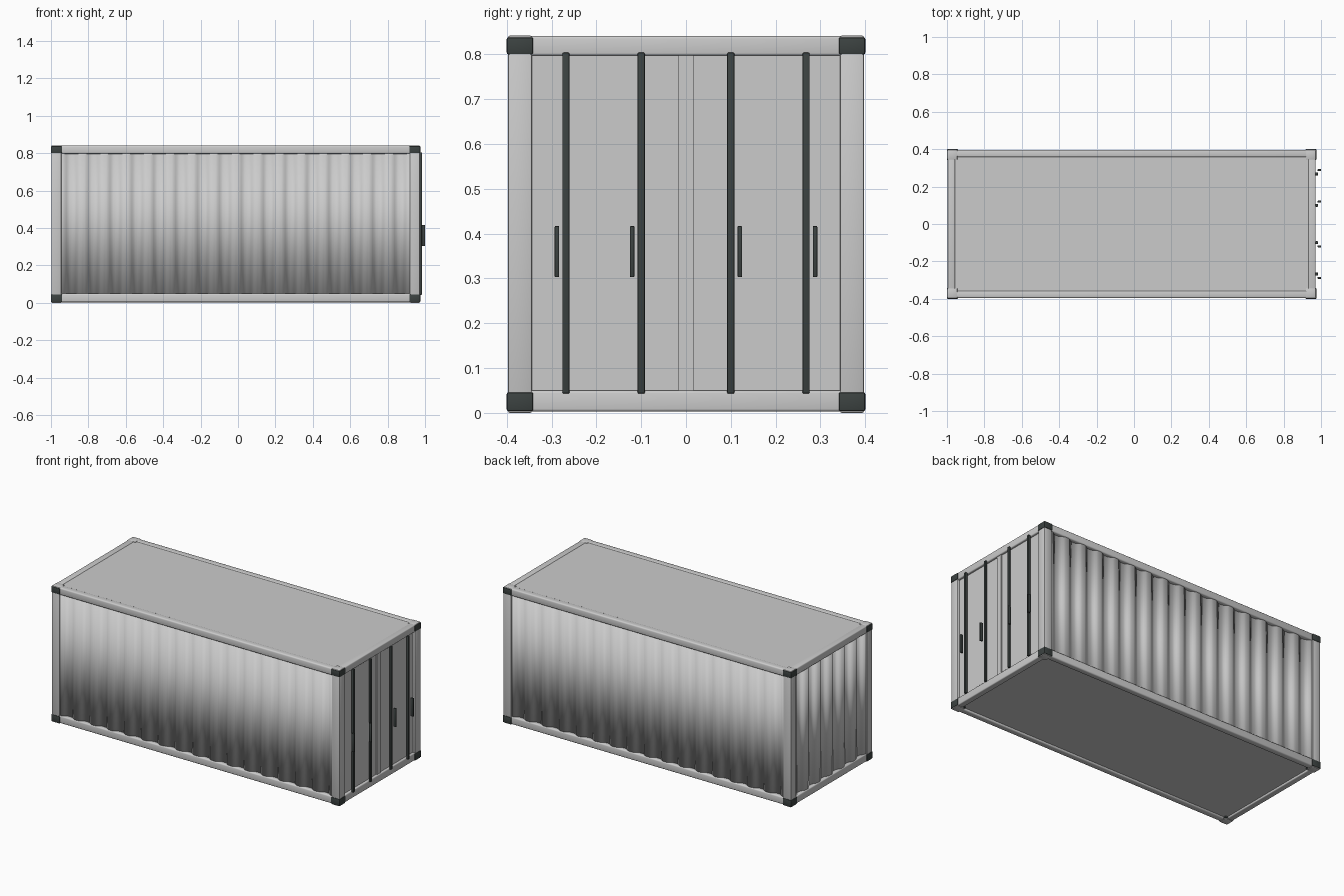
import bpy, bmesh, math
from mathutils import Vector

cube = bpy.data.objects.get("Cube")
if cube:
    bpy.data.objects.remove(cube, do_unlink=True)


def material(name, rgb, rough=0.6):
    m = bpy.data.materials.new(name)
    m.use_nodes = True
    m.diffuse_color = (*rgb, 1)
    bsdf = m.node_tree.nodes["Principled BSDF"]
    bsdf.inputs["Base Color"].default_value = (*rgb, 1)
    bsdf.inputs["Roughness"].default_value = rough
    return m


GREY = material("light grey paint", (0.6, 0.6, 0.6))
DARK = material("dark steel", (0.045, 0.055, 0.053))

X0, X1, Y, H = -0.997, 0.972, 0.397, 0.842   # outer frame
POST, RAIL = 0.053, 0.047


def finish(name, bm, mat, angle=35):
    bmesh.ops.recalc_face_normals(bm, faces=bm.faces)
    me = bpy.data.meshes.new(name)
    bm.to_mesh(me)
    bm.free()
    me.materials.append(mat)
    ob = bpy.data.objects.new(name, me)
    bpy.context.collection.objects.link(ob)
    bpy.ops.object.select_all(action='DESELECT')
    ob.select_set(True)
    bpy.context.view_layer.objects.active = ob
    bpy.ops.object.shade_smooth_by_angle(angle=math.radians(angle))
    return ob


def box(name, lo, hi, mat=GREY, bevel=0.0, segments=2):
    lo, hi = Vector(lo), Vector(hi)
    bm = bmesh.new()
    bmesh.ops.create_cube(bm, size=1)
    for v in bm.verts:
        v.co = [(a + b) / 2 + c * (b - a) for a, b, c in zip(lo, hi, v.co)]
    if bevel:
        bmesh.ops.bevel(bm, geom=bm.edges[:], offset=bevel, segments=segments,
                        profile=0.5, affect='EDGES')
    return finish(name, bm, mat)


def corrugated(name, start, end, outward, waves, depth=0.018):
    """Vertical sheet with a rounded trapezoid wave running from start to end."""
    start, end, outward = Vector(start), Vector(end), Vector(outward)
    bm = bmesh.new()
    prev = None
    steps = waves * 12
    for i in range(steps + 1):
        wave = math.cos(math.tau * i / 12)
        flat = max(-1, min(1, wave * 1.5))
        p = start.lerp(end, i / steps) + outward * (flat - 1) * depth / 2
        pair = [bm.verts.new((p.x, p.y, z)) for z in (0.035, 0.81)]
        if prev:
            bm.faces.new((prev[0], pair[0], pair[1], prev[1]))
        prev = pair
    ob = finish(name, bm, GREY, 60)
    solid = ob.modifiers.new("thickness", 'SOLIDIFY')
    solid.thickness = 0.004
    solid.offset = 0
    return ob


# Corner posts and dark corner castings
for sx, ex in (("back", 0), ("door", 1)):
    for sy, side in ((-1, "right"), (1, "left")):
        xa, xb = (X0, X0 + POST) if ex == 0 else (X1 - POST, X1)
        ya, yb = sorted((sy * Y, sy * (Y - POST)))
        box(f"{sx}_{side}_post", (xa, ya, 0), (xb, yb, H), bevel=0.004)
        for level, za, zb in (("lower", 0.004, 0.046), ("upper", 0.8, 0.838)):
            g = 0.003
            box(f"{sx}_{side}_{level}_casting", (xa - g, ya - g, za),
                (xb + g, yb + g, zb), DARK, 0.004)

# Rails along the sides and ends
for level, za, zb in (("lower", 0.003, 0.003 + RAIL), ("upper", 0.797, 0.841)):
    for sy, side in ((-1, "right"), (1, "left")):
        ya, yb = sorted((sy * (Y - 0.001), sy * (Y - 0.04)))
        box(f"{side}_{level}_rail", (X0 + 0.02, ya, za), (X1 - 0.02, yb, zb), bevel=0.008, segments=3)
    box(f"back_{level}_rail", (X0 + 0.001, -Y + 0.02, za), (X0 + 0.04, Y - 0.02, zb), bevel=0.006, segments=3)
    box(f"door_{level}_rail", (X1 - 0.04, -Y + 0.02, za), (X1 - 0.001, Y - 0.02, zb), bevel=0.006, segments=3)

# Roof and floor panels
box("roof", (X0 + 0.03, -Y + 0.03, 0.815), (X1 - 0.03, Y - 0.03, 0.838))
box("floor", (X0 + 0.03, -Y + 0.03, 0.014), (X1 - 0.03, Y - 0.03, 0.035))

# Corrugated walls
for sy, side in ((-1, "right"), (1, "left")):
    yw = sy * (Y - 0.008)
    corrugated(f"{side}_wall", (X0 + POST - 0.005, yw, 0), (X1 - POST + 0.005, yw, 0), (0, sy, 0), 16)
corrugated("back_wall", (X0 + 0.008, -Y + POST - 0.005, 0),
           (X0 + 0.008, Y - POST + 0.005, 0), (-1, 0, 0), 6)

# Doors with a raised centre strip, locking rods and handles
for sy, side in ((-1, "right"), (1, "left")):
    ya, yb = sorted((sy * 0.016, sy * 0.347))
    box(f"{side}_door", (0.93, ya, 0.045), (0.957, yb, 0.803))
    for n, yr in (("inner", 0.1), ("outer", 0.268)):
        y = sy * yr
        box(f"{side}_{n}_rod", (0.97, y - 0.008, 0.043), (0.984, y + 0.008, 0.804), DARK, 0.003)
        h = sy * (yr + 0.02)
        box(f"{side}_{n}_handle", (0.982, h - 0.005, 0.303), (1.0, h + 0.005, 0.417), DARK, 0.002)
box("door_centre_strip", (0.93, -0.017, 0.045), (0.964, 0.017, 0.8))
